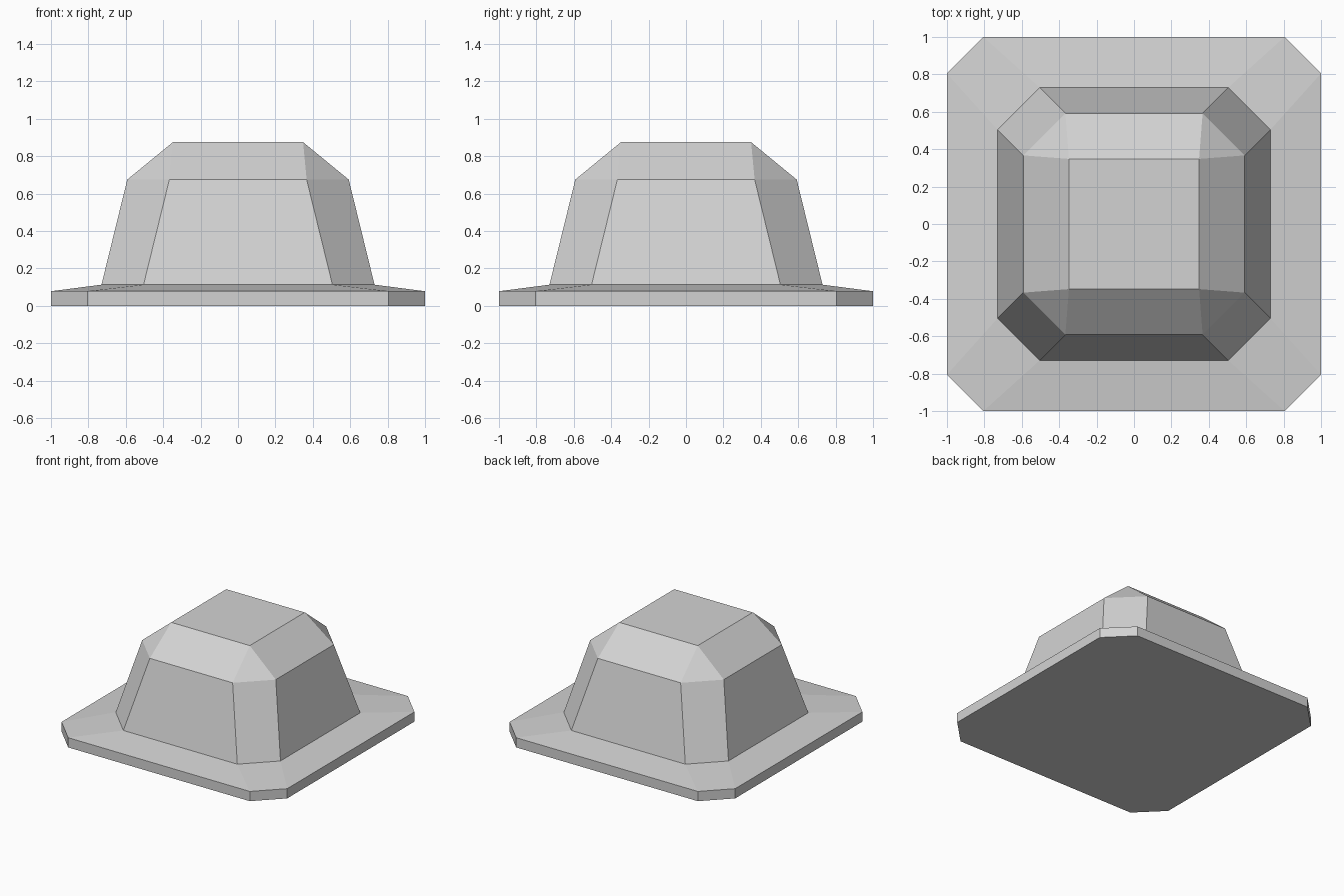
import bpy
import bmesh

cube = bpy.data.objects.get("Cube")
if cube:
    bpy.data.objects.remove(cube, do_unlink=True)

grey = bpy.data.materials.new("light grey")
grey.use_nodes = True
colour = (0.65, 0.65, 0.65, 1)
grey.diffuse_color = colour
grey.node_tree.nodes["Principled BSDF"].inputs["Base Color"].default_value = colour


def chamfered_ring(bm, half, straight, z):
    """Square ring with cut corners; straight is half the length of a side."""
    points = []
    x1, y1, x2, y2 = half, -straight, half, straight
    for _ in range(4):
        points += [(x1, y1, z), (x2, y2, z)]
        x1, y1, x2, y2 = -y1, x1, -y2, x2
    return [bm.verts.new(p) for p in points]


def loft(name, sections, cap_bottom=False, cap_top=False):
    """Join chamfered square sections, from bottom to top, into a flat-faced shell."""
    bm = bmesh.new()
    rings = [chamfered_ring(bm, *s) for s in sections]
    for low, high in zip(rings, rings[1:]):
        for i in range(8):
            j = (i + 1) % 8
            bm.faces.new((low[i], low[j], high[j], high[i]))
    if cap_bottom:
        bm.faces.new(rings[0][::-1])
    if cap_top:
        bm.faces.new(rings[-1])
    # Sections whose sides meet at the corners collapse to plain squares
    bmesh.ops.remove_doubles(bm, verts=bm.verts[:], dist=0.0001)
    mesh = bpy.data.meshes.new(name)
    bm.to_mesh(mesh)
    bm.free()
    mesh.materials.append(grey)
    obj = bpy.data.objects.new(name, mesh)
    bpy.context.collection.objects.link(obj)
    return obj


# Sections: half width, half side length, height
joint = (0.73, 0.505, 0.113)

# Wide base flange, gently sloped up to the raised block
loft("base_flange", [(1, 0.805, 0), (1, 0.805, 0.078), joint], cap_bottom=True)

# Tapered block with a sloped shoulder and a square flat top
loft("raised_block", [joint, (0.592, 0.367, 0.675), (0.348, 0.348, 0.875)], cap_top=True)
